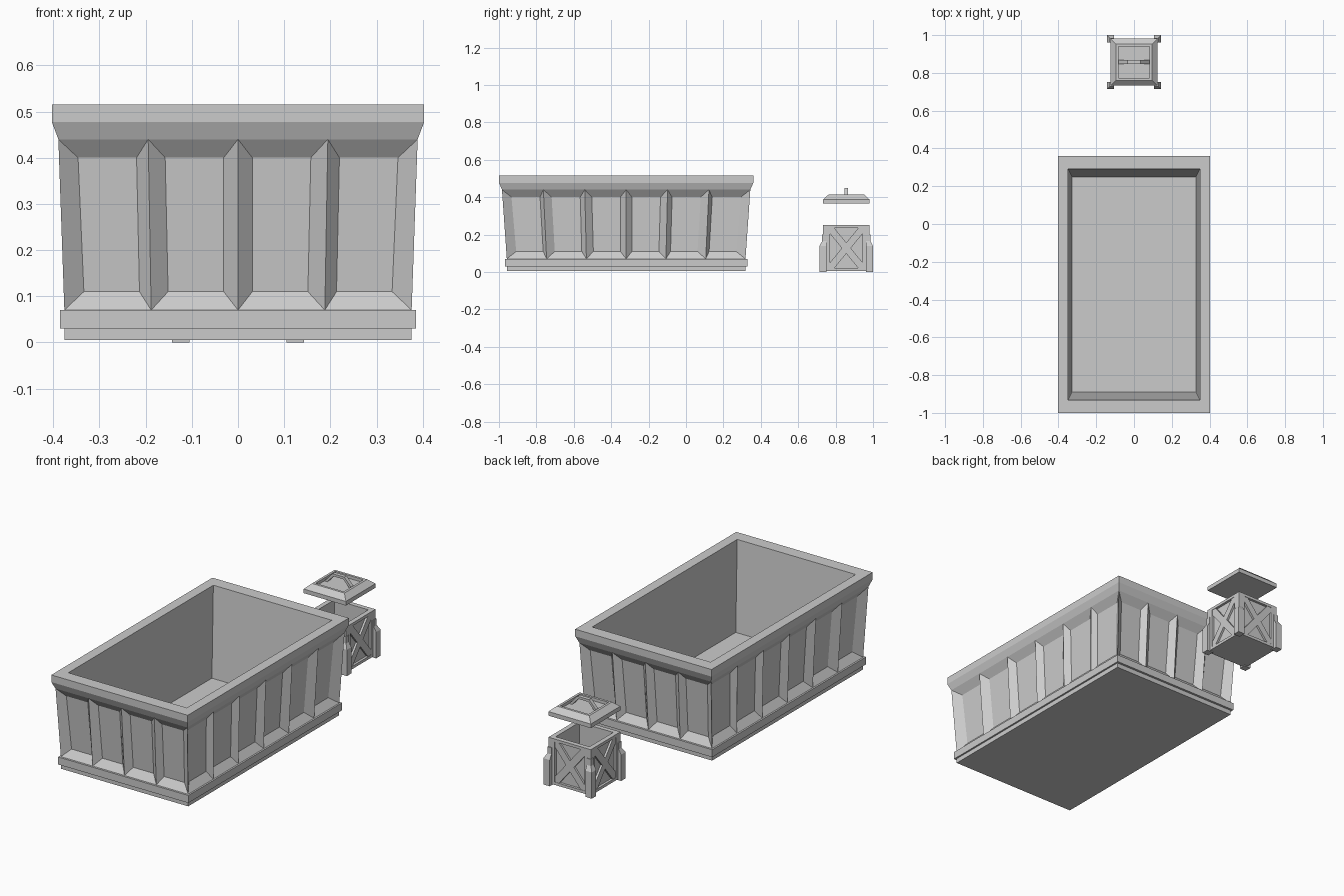
import bpy, bmesh, math
from mathutils import Vector, Matrix

if "Cube" in bpy.data.objects:
    bpy.data.objects.remove(bpy.data.objects["Cube"])

TUB = Vector((0, -0.32, 0))
CRATE = Vector((0, 0.857, 0))


def finish(bm, name, loc):
    me = bpy.data.meshes.new(name)
    bm.to_mesh(me)
    bm.free()
    ob = bpy.data.objects.new(name, me)
    ob.location = loc
    bpy.context.collection.objects.link(ob)
    return ob


def ring(bm, hx, hy, z):
    return [bm.verts.new((sx * hx, sy * hy, z)) for sx, sy in ((-1, -1), (1, -1), (1, 1), (-1, 1))]


def loft(bm, sections, cap_start=True, cap_end=True):
    """Stack rectangular sections (half x, half y, z) into a shell."""
    rings = [ring(bm, *s) for s in sections]
    for a, b in zip(rings, rings[1:]):
        for i in range(4):
            j = (i + 1) % 4
            bm.faces.new((a[i], a[j], b[j], b[i]))
    if cap_start:
        bm.faces.new(rings[0][::-1])
    if cap_end:
        bm.faces.new(rings[-1])


def box(bm, size, m):
    bmesh.ops.create_cube(bm, size=1, matrix=m @ Matrix.Diagonal((*size, 1)))


# Tub: foot and base moulding, then rim and hollow inside
bm = bmesh.new()
low, high = (0.376, 0.638, 0.07), (0.389, 0.664, 0.44)
loft(bm, [(0.376, 0.637, 0.005), (0.376, 0.637, 0.03), (0.385, 0.649, 0.03),
          (0.385, 0.649, 0.07), low], cap_end=False)
loft(bm, [high, (0.403, 0.68, 0.477), (0.403, 0.68, 0.515),
          (0.35, 0.612, 0.515), (0.329, 0.57, 0.04)], cap_start=False)

# Tub walls: recessed panels that meet in sharp ribs
DEPTH = 0.03
corners = ((-1, -1), (1, -1), (1, 1), (-1, 1))
for w in range(4):
    c0, c1 = corners[w], corners[(w + 1) % 4]
    count = 4 if w % 2 == 0 else 6

    def at(t, s):
        x = c0[0] + (c1[0] - c0[0]) * t
        y = c0[1] + (c1[1] - c0[1]) * t
        return Vector((x * s[0], y * s[1], s[2]))

    along = (at(1, low) - at(0, low)).normalized()
    inward = Vector((-along.y, along.x, 0))
    mid_b, mid_t = at(0.5, low), at(0.5, high)
    for k in range(count):
        t0, t1 = k / count, (k + 1) / count
        outer = [at(t0, low), at(t1, low), at(t1, high), at(t0, high)]
        inner = []
        for n, p in enumerate(outer):
            side = 1 if n in (0, 3) else -1
            up = 1 if n < 2 else -1
            mid = mid_b if n < 2 else mid_t
            q = p + along * (0.031 * side) + Vector((0, 0, 0.04 * up)) + inward * DEPTH
            q -= along * ((p - mid).dot(along) * 0.03)
            inner.append(q)
        vo = [bm.verts.new(p) for p in outer]
        vi = [bm.verts.new(p) for p in inner]
        bm.faces.new(vi)
        for i in range(4):
            j = (i + 1) % 4
            bm.faces.new((vo[i], vo[j], vi[j], vi[i]))
bmesh.ops.remove_doubles(bm, verts=bm.verts, dist=0.0001)
finish(bm, "tub", TUB)

# Small crate: hollow body
bm = bmesh.new()
loft(bm, [(0.112, 0.112, 0.005), (0.112, 0.112, 0.25), (0.1, 0.1, 0.25), (0.1, 0.1, 0.02)])
finish(bm, "crate_body", CRATE)

# Crate side frames with crossed braces
bm = bmesh.new()
tilt = math.atan2(0.215, 0.176)
for i in range(4):
    turn = Matrix.Rotation(i * math.pi / 2, 4, 'Z')

    def place(x, z, y=-0.117):
        return turn @ Matrix.Translation((x, y, z))

    box(bm, (0.25, 0.016, 0.015), place(0, 0.2425))
    box(bm, (0.25, 0.016, 0.015), place(0, 0.0125))
    for s in (-1, 1):
        box(bm, (0.037, 0.016, 0.245), place(s * 0.1065, 0.1275))
        box(bm, (0.274, 0.013, 0.037), place(0, 0.1275, -0.1165) @ Matrix.Rotation(s * tilt, 4, 'Y'))
finish(bm, "crate_frames", CRATE)

# Crate corner posts, thick at the foot and tapering higher up
bm = bmesh.new()
for sx, sy in corners:
    start = set(bm.verts)
    loft(bm, [(0.019, 0.019, 0), (0.019, 0.019, 0.14), (0.012, 0.012, 0.165), (0.012, 0.012, 0.2)])
    for v in set(bm.verts) - start:
        # keep the inner edges upright so only the outside tapers
        inset = 0.019 - abs(v.co.x)
        v.co.x += sx * (0.124 - inset)
        v.co.y += sy * (0.124 - inset)
finish(bm, "crate_corner_posts", CRATE)

# Floating lid with a recessed top
bm = bmesh.new()
loft(bm, [(0.125, 0.125, 0.365), (0.125, 0.125, 0.387), (0.096, 0.096, 0.413),
          (0.083, 0.083, 0.413), (0.083, 0.083, 0.397)])
finish(bm, "crate_lid", CRATE)

# Arched lid handle
bm = bmesh.new()
top = [(-0.083, 0.397), (-0.035, 0.449), (0.035, 0.449), (0.083, 0.397)]
under = [(-0.066, 0.397), (-0.029, 0.436), (0.029, 0.436), (0.066, 0.397)]
front = [bm.verts.new((x, -0.01, z)) for x, z in top + under[::-1]]
for i in range(3):
    bm.faces.new((front[i], front[i + 1], front[6 - i], front[7 - i]))
ext = bmesh.ops.extrude_face_region(bm, geom=bm.faces[:], use_keep_orig=True)
bmesh.ops.translate(bm, vec=(0, 0.02, 0), verts=[g for g in ext["geom"] if isinstance(g, bmesh.types.BMVert)])
bmesh.ops.recalc_face_normals(bm, faces=bm.faces)
finish(bm, "lid_handle", CRATE)
